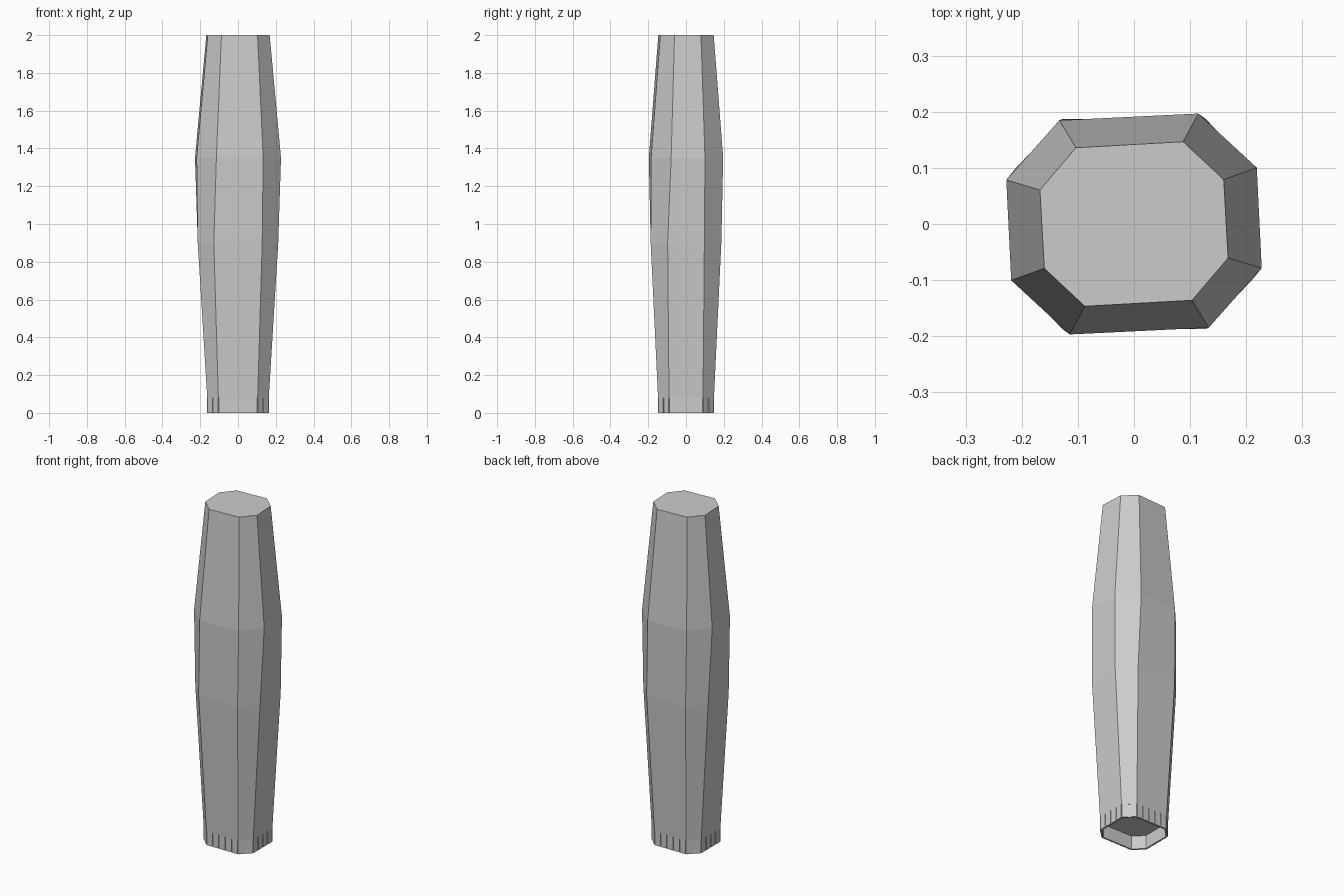
import bpy
import bmesh
import math
from mathutils import Vector

cube = bpy.data.objects.get("Cube")
if cube:
    bpy.data.objects.remove(cube, do_unlink=True)

grey = bpy.data.materials.new("light grey")
grey.use_nodes = True
COLOUR = (0.6, 0.6, 0.6, 1)
grey.diffuse_color = COLOUR
grey.node_tree.nodes["Principled BSDF"].inputs["Base Color"].default_value = COLOUR


def octagon(outer_x, inner_x, outer_y, inner_y, turn=0):
    """Chamfered rectangle, counter-clockwise from the right side, turned in degrees."""
    quarter = [(outer_x, inner_y), (inner_x, outer_y)]
    half = quarter + [(-x, y) for x, y in reversed(quarter)]
    c, s = math.cos(math.radians(turn)), math.sin(math.radians(turn))
    return [Vector((x * c - y * s, x * s + y * c, 0))
            for x, y in half + [(-x, -y) for x, y in half]]


def ring(bm, points, z):
    return [bm.verts.new((p.x, p.y, z)) for p in points]


def bridge(bm, a, b):
    for i in range(len(a)):
        j = (i + 1) % len(a)
        bm.faces.new((a[i], a[j], b[j], b[i]))


def finish(bm, name):
    bmesh.ops.recalc_face_normals(bm, faces=bm.faces)
    mesh = bpy.data.meshes.new(name)
    bm.to_mesh(mesh)
    bm.free()
    mesh.materials.append(grey)
    obj = bpy.data.objects.new(name, mesh)
    bpy.context.collection.objects.link(obj)
    return obj


BASE = octagon(0.163, 0.104, 0.148, 0.09)
SKIRT = 0.08
WALL, PROUD, GAP = 0.010, 0.005, 0.006

# Tapered grip: the upper sections are turned slightly against the lower ones
sections = [(SKIRT, BASE),
            (0.90, octagon(0.213, 0.128, 0.187, 0.097)),
            (1.35, octagon(0.2235, 0.124, 0.191, 0.0896, 2.8)),
            (2.00, octagon(0.164, 0.0957, 0.1415, 0.07, 3.2))]
bm = bmesh.new()
rings = [ring(bm, pts, z) for z, pts in sections]
for low, high in zip(rings, rings[1:]):
    bridge(bm, low, high)
bm.faces.new(rings[0])
bm.faces.new(rings[-1])
finish(bm, "grip_body")

# Thin hollow skirt below the grip
def inset(points, d):
    return [Vector((p.x * (1 - d / 0.163), p.y * (1 - d / 0.148), 0)) for p in points]


bm = bmesh.new()
outer, inner = inset(BASE, PROUD), inset(BASE, WALL)
loops = [ring(bm, pts, z) for pts, z in
         ((outer, SKIRT), (outer, 0), (inner, 0), (inner, SKIRT))]
for k in range(4):
    bridge(bm, loops[k], loops[(k + 1) % 4])
finish(bm, "base_skirt")

# Raised tiles around the skirt, evenly spaced along each side
bm = bmesh.new()
for i, a in enumerate(BASE):
    b = BASE[(i + 1) % 8]
    along = (b - a).normalized()
    inward = Vector((-along.y, along.x, 0)) * PROUD
    length = (b - a).length
    count = round(length / 0.042)
    for k in range(count):
        start = a + along * (length * k / count + GAP / 2)
        end = a + along * (length * (k + 1) / count - GAP / 2)
        plan = [start, end, end + inward, start + inward]
        low, high = ring(bm, plan, 0), ring(bm, plan, SKIRT)
        bridge(bm, low, high)
        bm.faces.new(low)
        bm.faces.new(high)
finish(bm, "skirt_tiles")
